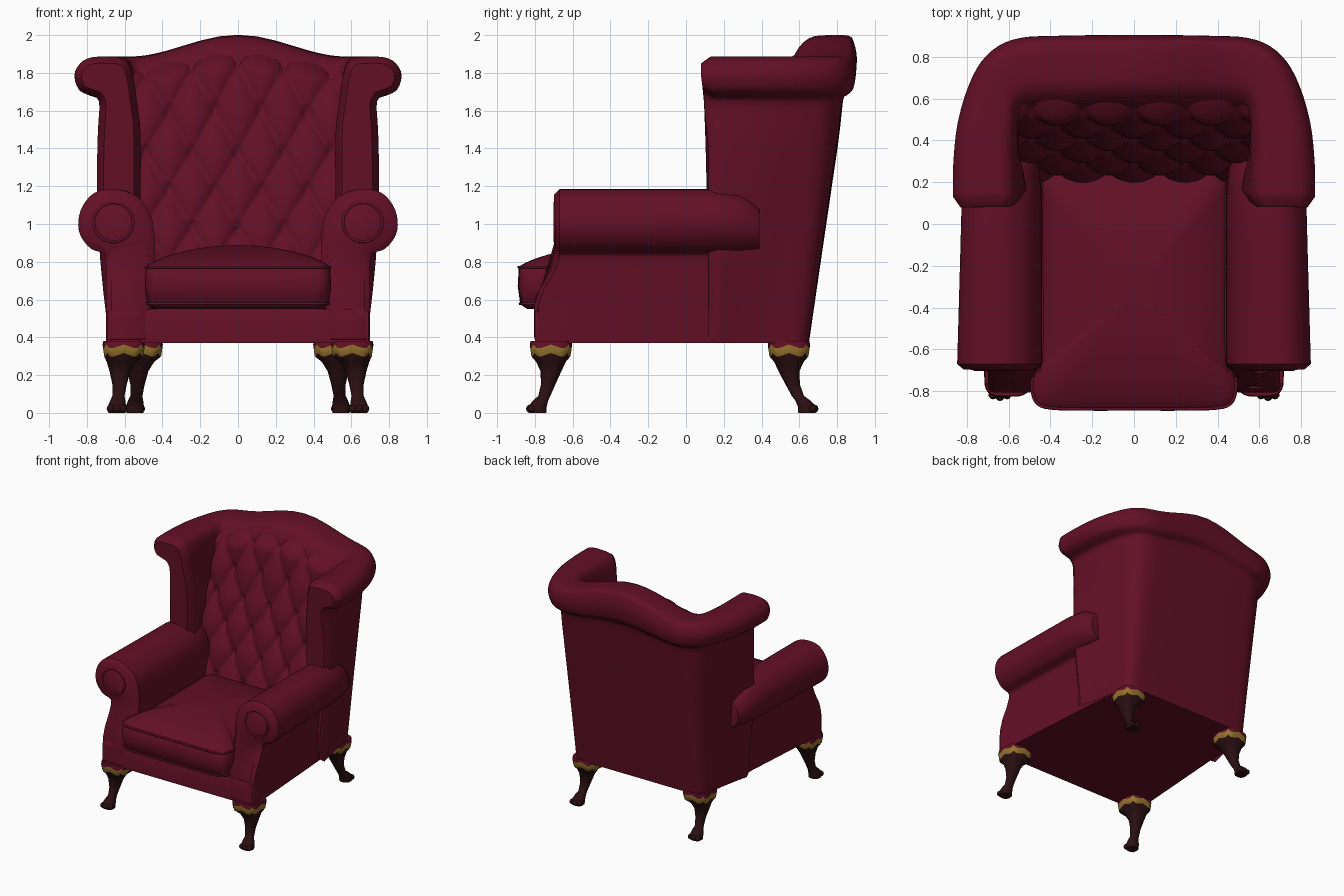
import bpy, bmesh, math
from mathutils import Vector

if "Cube" in bpy.data.objects:
    bpy.data.objects.remove(bpy.data.objects["Cube"])


def material(name, rgb):
    m = bpy.data.materials.new(name)
    m.use_nodes = True
    m.diffuse_color = (*rgb, 1)
    m.node_tree.nodes["Principled BSDF"].inputs["Base Color"].default_value = (*rgb, 1)
    return m


LEATHER = material("burgundy leather", (0.125, 0.005, 0.019))
GOLD = material("antique gold", (0.31, 0.175, 0.027))
WOOD = material("dark wood", (0.024, 0.005, 0.006))


def clamp(v):
    return max(0.0, min(1.0, v))


def spline(points, steps, closed=False):
    """Smooth curve through a few points (any dimension)."""
    pts = [Vector(p) for p in points]
    n, out = len(pts), []
    at = (lambda i: pts[i % n]) if closed else (lambda i: pts[max(0, min(n - 1, i))])
    for i in range(n if closed else n - 1):
        a, b, c, d = at(i - 1), at(i), at(i + 1), at(i + 2)
        for j in range(steps):
            t = j / steps
            out.append(0.5 * (2 * b + (c - a) * t + (2 * a - 5 * b + 4 * c - d) * t * t
                              + (3 * b - a - 3 * c + d) * t ** 3))
    return out if closed else out + [pts[-1]]


def finish(name, bm, mats, angle=40):
    bmesh.ops.recalc_face_normals(bm, faces=bm.faces)
    mesh = bpy.data.meshes.new(name)
    bm.to_mesh(mesh)
    bm.free()
    for m in mats:
        mesh.materials.append(m)
    ob = bpy.data.objects.new(name, mesh)
    bpy.context.collection.objects.link(ob)
    bpy.ops.object.select_all(action='DESELECT')
    ob.select_set(True)
    bpy.context.view_layer.objects.active = ob
    bpy.ops.object.shade_smooth_by_angle(angle=math.radians(angle))
    return ob


def loft(rings):
    """Skin closed rings; returns the mesh and its two end caps."""
    bm = bmesh.new()
    vs = [[bm.verts.new(p) for p in r] for r in rings]
    n = len(vs[0])
    for a, b in zip(vs, vs[1:]):
        for i in range(n):
            bm.faces.new((a[i], a[(i + 1) % n], b[(i + 1) % n], b[i]))
    return bm, [bm.faces.new(vs[0]), bm.faces.new(vs[-1])]


def pad(bm, cap, width, push):
    """Puff an end cap forward as an upholstered panel."""
    bmesh.ops.recalc_face_normals(bm, faces=bm.faces)
    bmesh.ops.inset_region(bm, faces=[cap], thickness=width)
    for v in cap.verts:
        v.co.y -= push


def piping(name, points, radius=0.008):
    cu = bpy.data.curves.new(name, 'CURVE')
    cu.dimensions, cu.bevel_depth, cu.bevel_resolution = '3D', radius, 1
    sp = cu.splines.new('POLY')
    sp.points.add(len(points) - 1)
    for q, p in zip(sp.points, points):
        q.co = (*p, 1)
    sp.use_cyclic_u = True
    cu.materials.append(LEATHER)
    bpy.context.collection.objects.link(bpy.data.objects.new(name, cu))


def back_y(z):
    return 0.27 + 0.28 * (z - 0.9) / 0.95


# Seat base, narrower at the back
def base_ring(z, grow):
    half = [(0.69, -0.80), (0.70, -0.78), (0.60, 0.58), (0.57, 0.63)]
    pts = half + [(-x, y) for x, y in reversed(half)]
    return [(x * grow, y * grow, z) for x, y in pts]


bm, _ = loft([base_ring(0.37, 1), base_ring(0.53, 1), base_ring(0.55, 0.985)])
finish("seat_base", bm, [LEATHER])

# Back and wings: one rolled section carried round a U-shaped plan.
# Each plan point: top x, top y, bottom x, bottom y, inner x, inner depth, side weight
half = [(0.735, 0.17, 0.68, 0.17, 0.515, 0, 1), (0.735, 0.30, 0.655, 0.27, 0.53, 0.3, 1),
        (0.72, 0.48, 0.63, 0.40, 0.55, 0.6, 0.95), (0.675, 0.67, 0.61, 0.52, 0.555, 0.85, 0.8),
        (0.62, 0.77, 0.59, 0.60, 0.53, 0.97, 0.65), (0.53, 0.82, 0.54, 0.64, 0.46, 1, 0.55),
        (0.38, 0.835, 0.40, 0.65, 0.35, 1, 0.5), (0, 0.84, 0, 0.65, 0, 1, 0.5)]
plan = half + [(-a, b, -c, d, -e, f, g) for a, b, c, d, e, f, g in reversed(half[:-1])]
plan = spline(plan, 4)
# Section: blend to inner face, outward roll, height
section = spline([(0, 0, 0.37), (0, 0, 0.8), (0, 0, 1.2), (0, 0, 1.5), (0, 0, 1.65),
                  (0, 0.05, 1.68), (0, 0.105, 1.71), (0, 0.13, 1.785), (0, 0.10, 1.85),
                  (0, 0.04, 1.882), (0.35, 0, 1.885), (0.75, 0, 1.87), (0.97, 0, 1.80),
                  (1, 0, 1.65), (1, 0, 1.2), (1, 0, 0.6)], 3)
rings = []
for i, p in enumerate(plan):
    a, b = plan[max(0, i - 1)], plan[min(len(plan) - 1, i + 1)]
    normal = Vector((b[1] - a[1], a[0] - b[0])).normalized()
    front = 1 - clamp((p[1] - 0.17) / 0.4)
    ring = []
    for k, roll, z in section:
        t = clamp((z - 0.37) / 1.29)
        outer = Vector((p[2], p[3])).lerp(Vector((p[0], p[1])), t)
        outer.x += math.copysign(0.035 * front * math.sin(math.pi * t), p[0])
        inner = Vector((p[4], 0.17 + p[5] * (back_y(z) - 0.14)))
        inner.x += math.copysign(0.04 * clamp((z - 1.5) / 0.3), p[0]) * front
        q = outer.lerp(inner, k) + normal * roll * p[6]
        q.y -= 0.04 * front * clamp((z - 1.4) / 0.4)
        # camel-back crest
        crest = 0.115 * math.cos(math.pi * q.x / 1.16) ** 2 if abs(q.x) < 0.58 and p[5] > 0.9 else 0
        ring.append((q.x, q.y, z + crest * clamp((z - 1.45) / 0.43)))
    rings.append(ring)
bm, caps = loft(rings)
for cap in caps:
    pad(bm, cap, 0.035, 0.05)
finish("back_and_wings", bm, [LEATHER], 50)

# Diamond-tufted inner back
bm = bmesh.new()
bmesh.ops.create_grid(bm, x_segments=72, y_segments=80, size=1)
for v in bm.verts:
    x, z = v.co.x * 0.57, 1.29 + v.co.y * 0.56
    u, w = x / 0.245, (z - 0.98) / 0.4
    sa, sb = abs(math.sin(math.pi * (u + w))), abs(math.sin(math.pi * (u - w)))
    crest = 0.08 * math.cos(math.pi * x / 1.16) ** 2 * clamp((z - 1.45) / 0.4)
    puff = 0.045 * math.sqrt(sa * sb) + 0.03 * min(1, 1.5 * (sa + sb))
    y = back_y(z) + 0.03 - puff + 0.12 * clamp((z - 1.74) / 0.11) ** 2
    v.co = (x, y, z + crest)
finish("tufted_back", bm, [LEATHER], 80)

# Scroll arms with padded front panels
arm = spline([(0.70, 0.37), (0.70, 0.57), (0.70, 0.80), (0.715, 0.845), (0.78, 0.87),
              (0.835, 0.94), (0.845, 1.02), (0.82, 1.10), (0.76, 1.165), (0.67, 1.185),
              (0.57, 1.165), (0.49, 1.10), (0.45, 1.0), (0.44, 0.85), (0.46, 0.6),
              (0.47, 0.37)], 3)


def arm_front(z):
    return -0.78 + 0.11 * (0.5 - 0.5 * math.cos(math.pi * clamp((z - 0.56) / 0.28)))


for side, word in ((1, "left"), (-1, "right")):
    rings = []
    for f in (0, 0.03, 0.25, 0.5, 0.75, 0.9, 0.97, 1):
        shrink = 1 - 0.35 * clamp((f - 0.75) / 0.25) ** 3
        ring = []
        for x, z in arm:
            y = arm_front(z) + f * (0.39 - arm_front(z))
            x -= 0.08 * f * clamp(1.37 - z) if x > 0.6 else 0
            if z > 0.83:
                x, z = 0.64 + (x - 0.64) * shrink, 0.9 + (z - 0.9) * shrink
            ring.append((side * x, y, z))
        rings.append(ring)
    bm, caps = loft(rings)
    pad(bm, caps[0], 0.03, 0.025)
    finish(word + "_arm", bm, [LEATHER], 45)
    # inner scroll line on the front panel
    scroll = [(0.66 + 0.105 * math.cos(a), 1.01 + 0.105 * math.sin(a))
              for a in [math.radians(20 * i) for i in range(18)]]
    piping(word + "_scroll_piping", [(side * x, arm_front(z) - 0.024, z) for x, z in scroll])

# T-shaped seat cushion with a crowned top
half = [(0.0, -0.885), (0.25, -0.885), (0.40, -0.88), (0.46, -0.86), (0.485, -0.81), (0.485, -0.74),
        (0.455, -0.70), (0.44, -0.6), (0.44, -0.2), (0.44, 0.1), (0.42, 0.25), (0.2, 0.26), (0, 0.26)]
outline = spline(half + [(-x, y) for x, y in reversed(half[1:-1])], 3, True)


def cushion_ring(z, s):
    return [(x * s, -0.33 + (y + 0.33) * s, z) for x, y in outline]


rings = [cushion_ring(0.55, 0.92), cushion_ring(0.575, 0.985), cushion_ring(0.67, 1.01)]
for s in (1, 0.98, 0.94, 0.88, 0.8, 0.7, 0.55, 0.4, 0.2, 0.03):
    rings.append(cushion_ring(0.77 + 0.118 * (1 - s * s) ** 0.75, s))
bm, _ = loft(rings)
finish("seat_cushion", bm, [LEATHER], 50)
for word, z, s in (("upper", 0.772, 1.0), ("lower", 0.578, 0.987)):
    piping(word + "_cushion_piping", cushion_ring(z, s))

# Cabriole legs: height, sideways shift, lengthwise shift, radius
stations = [(0.38, 0, 0, 0.108), (0.35, 0, 0, 0.112), (0.305, 0, 0, 0.105), (0.27, 0.012, 0, 0.078),
            (0.22, 0.02, 0, 0.055), (0.15, 0.022, 0.015, 0.038), (0.09, 0.028, 0.035, 0.032),
            (0.065, 0.032, 0.055, 0.04), (0.035, 0.036, 0.07, 0.048), (0.0, 0.036, 0.07, 0.045)]
for name, cx, cy, reach in (("front", 0.605, -0.715, -1), ("back", 0.51, 0.545, 1.35)):
    for side, word in ((1, "left"), (-1, "right")):
        rings = []
        for i, (z, dx, dy, r) in enumerate(stations):
            ring = []
            power = 0.55 if i < 3 else 0.8
            for k in range(24):
                a = math.tau * k / 24
                c, s = math.cos(a), math.sin(a)
                wave = 0.012 * math.cos(a * 8) if i in (1, 2) else 0
                ring.append((side * (cx + dx + r * math.copysign(abs(c) ** power, c)),
                             cy + dy * reach + r * math.copysign(abs(s) ** power, s), z + wave))
            rings.append(ring)
        bm, _ = loft(rings)
        # gold carved band between scalloped edges, leather above, wood below
        for f in bm.faces:
            z = f.calc_center_median().z
            f.material_index = 0 if z > 0.355 else 1 if z > 0.302 else 2
        # carved toes
        for k in (-1, 0, 1):
            geo = bmesh.ops.create_uvsphere(bm, u_segments=10, v_segments=6, radius=0.022)
            at = Vector((side * (cx + 0.036) + 0.033 * k, cy + 0.07 * reach
                         + math.copysign(0.04 - 0.008 * abs(k), reach), 0.022))
            for v in geo["verts"]:
                v.co += at
                for f in v.link_faces:
                    f.material_index = 2
        finish(f"{name}_{word}_leg", bm, [LEATHER, GOLD, WOOD], 50)
